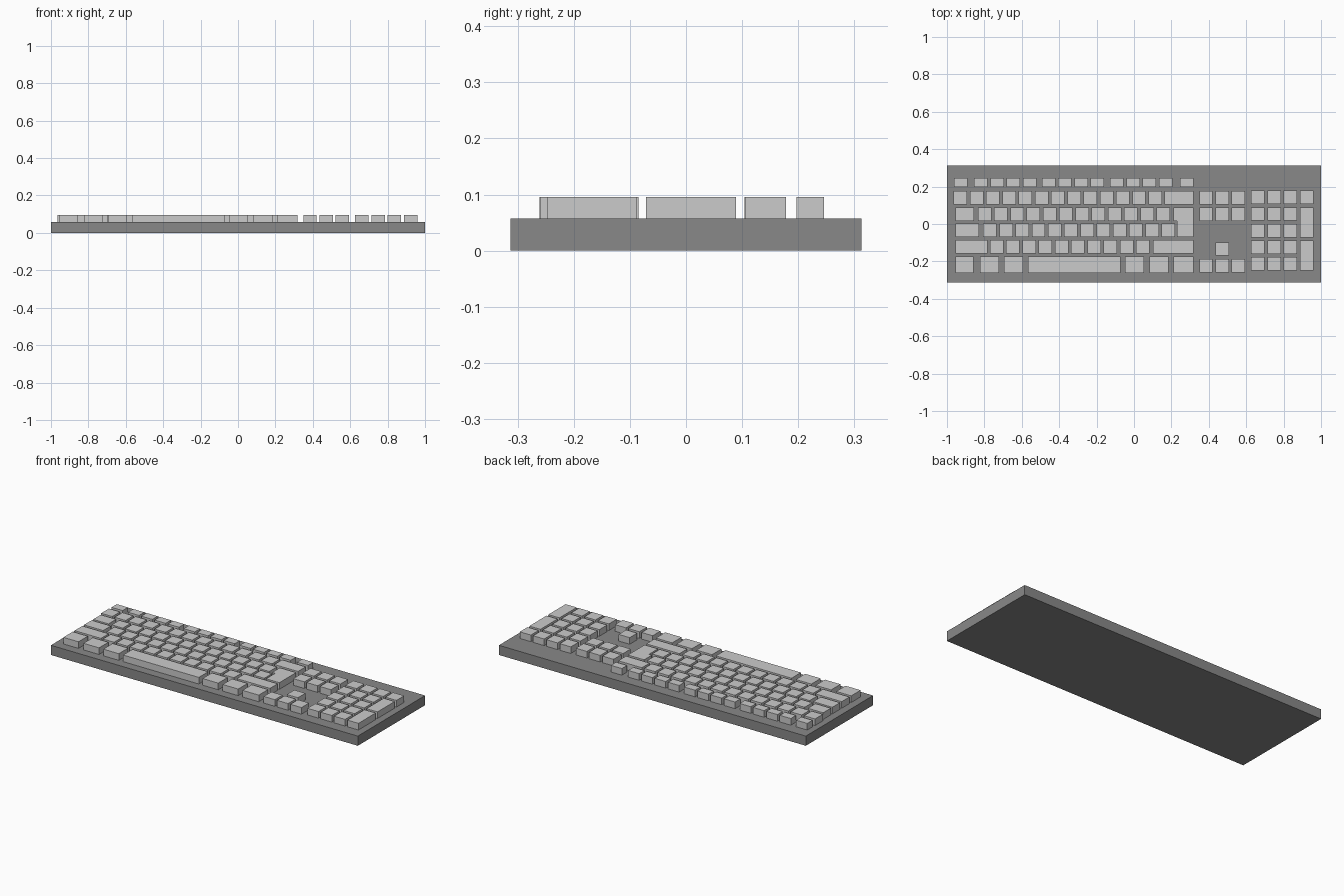
import bpy, bmesh

if "Cube" in bpy.data.objects:
    bpy.data.objects.remove(bpy.data.objects["Cube"])

BASE_TOP, KEY_TOP = 0.057, 0.096
PITCH, KEY = 0.0868, 0.072


def prism(bm, outline, z0, z1):
    """Extrude a counter-clockwise outline from z0 to z1."""
    face = bm.faces.new([bm.verts.new((x, y, z0)) for x, y in outline])
    top = bmesh.ops.extrude_face_region(bm, geom=[face])["geom"]
    verts = [v for v in top if isinstance(v, bmesh.types.BMVert)]
    bmesh.ops.translate(bm, verts=verts, vec=(0, 0, z1 - z0))


def build(name, outlines, z0=BASE_TOP, z1=KEY_TOP):
    bm = bmesh.new()
    for outline in outlines:
        prism(bm, outline, z0, z1)
    if not all(f.is_valid for f in bm.faces):
        raise RuntimeError(name)
    bmesh.ops.recalc_face_normals(bm, faces=bm.faces)
    mesh = bpy.data.meshes.new(name)
    bm.to_mesh(mesh)
    bm.free()
    obj = bpy.data.objects.new(name, mesh)
    bpy.context.collection.objects.link(obj)
    return obj


def rect(x0, x1, y0, y1):
    return [(x0, y0), (x1, y0), (x1, y1), (x0, y1)]


def run(x, count, y0, y1):
    """A run of equal keys starting at x."""
    return [rect(x + i * PITCH, x + i * PITCH + KEY, y0, y1) for i in range(count)]


# Base plate
base = build("base", [rect(-1, 1, -0.313, 0.313)], 0, BASE_TOP)
dark = bpy.data.materials.new("dark_grey")
dark.diffuse_color = (0.25, 0.25, 0.25, 1)
dark.use_nodes = True
dark.node_tree.nodes["Principled BSDF"].inputs["Base Color"].default_value = dark.diffuse_color
base.data.materials.append(dark)

# Function row
F = (0.197, 0.246)
build("function_keys", [k for x, n in ((-0.962, 1), (-0.855, 4), (-0.492, 4), (-0.127, 4), (0.246, 1))
                        for k in run(x, n, *F)])

# Main block rows
R1, R2, R3, R4, R5 = (0.104, 0.176), (0.016, 0.087), (-0.069, 0.002), (-0.157, -0.085), (-0.261, -0.174)
build("number_row_keys", run(-0.964, 13, *R1) + [rect(0.164, 0.318, *R1)])
build("upper_letter_keys", [rect(-0.955, -0.855, *R2)] + run(-0.834, 12, *R2))
build("middle_letter_keys", [rect(-0.955, -0.83, *R3)] + run(-0.807, 12, *R3))
build("lower_letter_keys", [rect(-0.955, -0.783, *R4)] + run(-0.77, 10, *R4)
      + [rect(0.102, 0.318, *R4)])
build("modifier_keys", [rect(a, b, *R5) for a, b in (
    (-0.955, -0.857), (-0.824, -0.723), (-0.695, -0.594),
    (-0.048, 0.054), (0.083, 0.184), (0.212, 0.318))])
build("space_bar", [rect(-0.566, -0.073, *R5)])

# L-shaped return key
build("return_key", [[(0.231, R3[0]), (0.318, R3[0]), (0.318, R2[1]),
                      (0.212, R2[1]), (0.212, R2[0]), (0.231, R2[0])]])

# Navigation and arrow clusters
NX = 0.349
build("navigation_keys", run(NX, 3, *R1) + run(NX, 3, *R2))
build("arrow_keys", run(NX + PITCH, 1, -0.168, -0.098) + run(NX, 3, -0.259, -0.188))

# Number pad, with two tall keys on the right
PX = 0.626
rows = [(0.106 - i * 0.0885, 0.178 - i * 0.0885) for i in range(5)]
tall = PX + 3 * PITCH
build("number_pad_keys", run(PX, 4, *rows[0]) + [k for r in rows[1:] for k in run(PX, 3, *r)])
build("number_pad_tall_keys", [rect(tall, tall + KEY, rows[2][0], rows[1][1]),
                               rect(tall, tall + KEY, rows[4][0], rows[3][1])])
